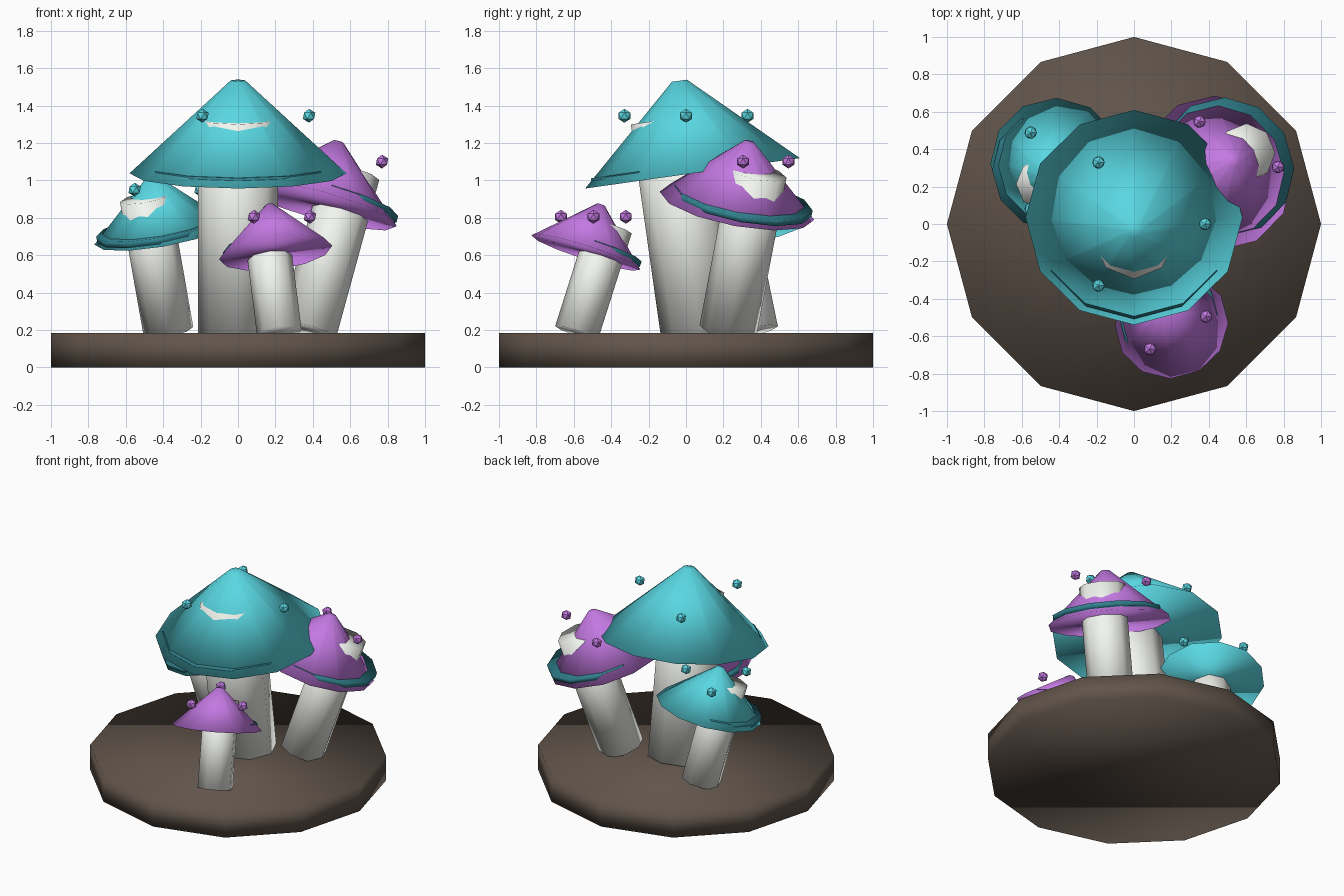
import bpy
from math import cos, sin, tau
from mathutils import Vector

if "Cube" in bpy.data.objects:
    bpy.data.objects.remove(bpy.data.objects["Cube"])


def material(name, rgb):
    m = bpy.data.materials.new(name)
    m.diffuse_color = (*rgb, 1)
    m.use_nodes = True
    m.node_tree.nodes["Principled BSDF"].inputs["Base Color"].default_value = m.diffuse_color
    return m


SOIL = material("soil", (0.12, 0.09, 0.07))
STEM = material("stem_white", (0.90, 0.92, 0.87))
TEAL = material("teal", (0.10, 0.68, 0.76))
PURPLE = material("purple", (0.55, 0.19, 0.76))
GILL = material("dark_teal", (0.03, 0.22, 0.27))


def tapered(name, sides, r1, r2, depth, loc, axis, mat):
    """Smooth-shaded cylinder or cone centred on loc, leaning along axis."""
    bpy.ops.mesh.primitive_cone_add(vertices=sides, radius1=r1, radius2=r2, depth=depth, location=loc)
    ob = bpy.context.object
    ob.name = name
    # lean without twisting: rotate z onto the axis by the shortest arc
    ob.rotation_mode = 'QUATERNION'
    ob.rotation_quaternion = Vector((0, 0, 1)).rotation_difference(Vector(axis))
    ob.data.materials.append(mat)
    bpy.ops.object.shade_smooth()
    return ob


def mushroom(name, x, y, axis, stem_r, stem_z, stem_len, cap_r, cap_h, cap_z,
             gill_r, gill_z, gill_h, spore_r, spore_z, colour):
    # stem pokes slightly through the cap on the leaning side
    tapered(name + "_stem", 8, stem_r, stem_r, stem_len, (x, y, stem_z), axis, STEM)
    tapered(name + "_cap", 12, cap_r, cap_r * 0.07, cap_h, (x, y, cap_z), axis, colour)
    tapered(name + "_gill_ring", 12, gill_r, gill_r, gill_h, (x, y, gill_z), axis, GILL)
    # three floating spores around the cap
    for i in range(3):
        a = tau * i / 3
        bpy.ops.mesh.primitive_ico_sphere_add(
            subdivisions=1, radius=0.037,
            location=(x + spore_r * cos(a), y + spore_r * sin(a), spore_z))
        ob = bpy.context.object
        ob.name = f"{name}_spore_{i + 1}"
        ob.data.materials.append(colour)


# ground disc
tapered("ground_disc", 12, 1, 1, 0.185, (0, 0, 0.0925), (0, 0, 1), SOIL)

# four leaning mushrooms
mushroom("tall_teal", 0, 0, (0, -0.14, 0.99), 0.215, 0.75, 1.17,
         0.58, 0.50, 1.285, 0.51, 1.06, 0.045, 0.38, 1.345, TEAL)
mushroom("large_purple", 0.49, 0.305, (0.26, 0.18, 0.95), 0.155, 0.62, 0.89,
         0.42, 0.36, 1.035, 0.375, 0.89, 0.035, 0.28, 1.10, PURPLE)
mushroom("left_teal", -0.435, 0.285, (-0.17, -0.20, 0.965), 0.135, 0.55, 0.74,
         0.365, 0.315, 0.87, 0.325, 0.738, 0.035, 0.235, 0.95, TEAL)
mushroom("small_purple", 0.185, -0.495, (-0.12, 0.30, 0.945), 0.12, 0.468, 0.60,
         0.305, 0.27, 0.742, 0.265, 0.632, 0.03, 0.20, 0.805, PURPLE)
